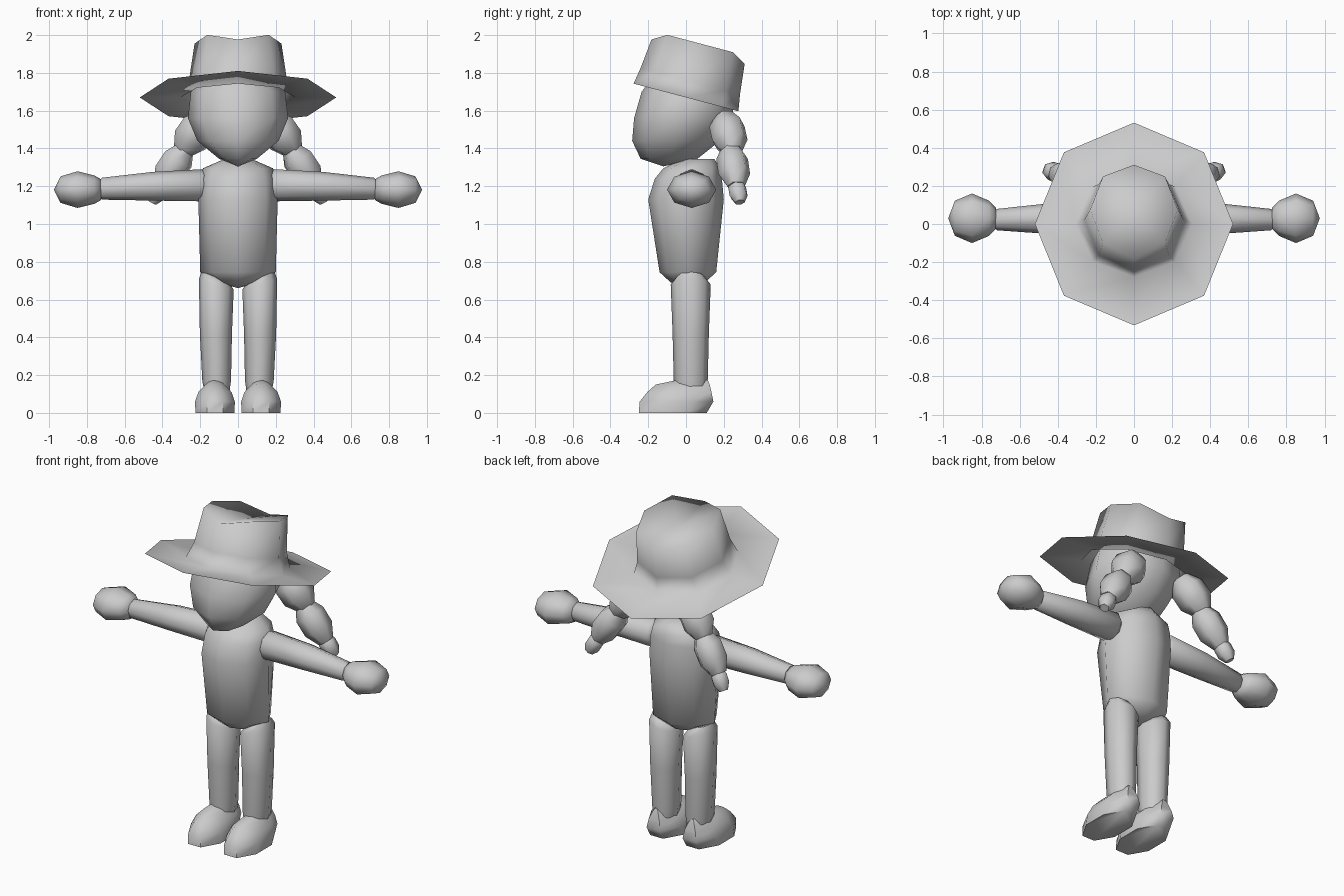
import bpy, bmesh, math
from mathutils import Vector, Matrix

if "Cube" in bpy.data.objects:
    bpy.data.objects.remove(bpy.data.objects["Cube"])

grey = bpy.data.materials.new("plain grey")
grey.diffuse_color = (0.6, 0.6, 0.6, 1)
grey.use_nodes = True
grey.node_tree.nodes["Principled BSDF"].inputs["Base Color"].default_value = grey.diffuse_color


def finish(bm, name, angle=60):
    """Turn a bmesh into a smooth shaded object."""
    bmesh.ops.recalc_face_normals(bm, faces=bm.faces)
    for f in bm.faces:
        f.smooth = True
    me = bpy.data.meshes.new(name)
    bm.to_mesh(me)
    bm.free()
    me.materials.append(grey)
    me.set_sharp_from_angle(angle=math.radians(angle))
    ob = bpy.data.objects.new(name, me)
    bpy.context.collection.objects.link(ob)
    return ob


def skin(bm, rings, caps=(True, True)):
    """Bridge rings of vertices (a one-vertex ring is a pole)."""
    for a, b in zip(rings, rings[1:]):
        n = max(len(a), len(b))
        for i in range(n):
            j = (i + 1) % n
            if len(a) == 1:
                bm.faces.new((a[0], b[j], b[i]))
            elif len(b) == 1:
                bm.faces.new((a[i], a[j], b[0]))
            else:
                bm.faces.new((a[i], a[j], b[j], b[i]))
    for r, cap in ((rings[0], caps[0]), (rings[-1], caps[1])):
        if cap and len(r) > 2:
            bm.faces.new(r)


def loft(name, sections, axis="Z", sides=8, phase=0.0, shear=None, matrix=None):
    """sections: (centre, ra, rb); rings lie in XY (axis Z) or YZ (axis X)."""
    bm = bmesh.new()
    rings = []
    for k, (c, ra, rb) in enumerate(sections):
        ring = []
        for i in range(sides if ra else 1):
            t = 2 * math.pi * i / sides + phase
            u, v = ra * math.cos(t), rb * math.sin(t)
            p = Vector((u, v, 0)) if axis == "Z" else Vector((0, u, v))
            if shear:
                p.z += shear[k] * p.x
            p += Vector(c)
            ring.append(bm.verts.new(matrix @ p if matrix else p))
        rings.append(ring)
    skin(bm, rings)
    return finish(bm, name)


def upright(name, rows, **kw):
    """rows: (z, front y, back y, half width)"""
    return loft(name, [((0, (f + b) / 2, z), w, (b - f) / 2) for z, f, b, w in rows], **kw)


# torso
upright("torso", [(0.66, 0, 0, 0), (0.69, -0.08, 0.10, 0.10), (0.745, -0.14, 0.16, 0.20),
                  (1.13, -0.20, 0.20, 0.21), (1.24, -0.165, 0.19, 0.205),
                  (1.295, -0.12, 0.18, 0.185), (1.345, -0.02, 0.15, 0.07)])

# head
upright("head", [(1.305, -0.12, -0.12, 0), (1.345, -0.24, 0.06, 0.10), (1.44, -0.285, 0.18, 0.215),
                 (1.56, -0.275, 0.25, 0.265), (1.70, -0.235, 0.25, 0.25),
                 (1.80, -0.16, 0.17, 0.17), (1.84, 0, 0, 0)])

# hat: flat open brim and a creased crown, tipped back
bm = bmesh.new()
rings = []
for k, (w, rx, ry) in enumerate([(0, 0.52, 0.55), (0, 0.305, 0.287), (0.09, 0.26, 0.272),
                                 (0.295, 0.23, 0.255), (0.255, 0, 0)]):
    ring = []
    for i in range(8 if rx else 1):
        t = math.pi * i / 4
        drop = 0.045 if k == 3 and i in (2, 6) else 0  # crown pinch front and back
        ring.append(bm.verts.new((rx * math.cos(t), ry * math.sin(t), w - drop)))
    rings.append(ring)
skin(bm, rings, caps=(False, False))
bm.transform(Matrix.Translation((0, 0, 1.67)) @ Matrix.Rotation(math.radians(-14.8), 4, "X"))
finish(bm, "hat", 100)

# paired parts
for s, side in ((-1, "right"), (1, "left")):
    # arm
    loft(side + "_arm", [((s * x, y, z), ra, rb) for x, y, z, ra, rb in (
        (0.165, 0.03, 1.205, 0.06, 0.06), (0.19, 0.03, 1.205, 0.088, 0.085),
        (0.45, 0.028, 1.20, 0.08, 0.076), (0.72, 0.023, 1.187, 0.056, 0.058),
        (0.745, 0.023, 1.187, 0.03, 0.03))], axis="X")
    # hand
    loft(side + "_hand", [((s * x, 0.03, 1.182), ra, rb) for x, ra, rb in (
        (0.725, 0.055, 0.055), (0.76, 0.092, 0.075), (0.85, 0.13, 0.097),
        (0.94, 0.092, 0.07), (0.975, 0, 0))], axis="X")
    # leg, its top slanted to meet the hip
    loft(side + "_leg", [((s * x, 0.025, z), ra, rb) for x, z, ra, rb in (
        (0.112, 0.12, 0.068, 0.085), (0.113, 0.17, 0.076, 0.09), (0.117, 0.42, 0.085, 0.096),
        (0.115, 0.68, 0.092, 0.106), (0.125, 0.725, 0.07, 0.07))],
        shear=[0, 0, 0, s * 0.3, s * 0.3])
    # foot
    loft(side + "_foot", [((s * 0.122, (f + b) / 2, z), w, (b - f) / 2 / math.cos(math.pi / 8))
                          for z, f, b, w in (
        (0, -0.25, 0.11, 0.112), (0.06, -0.245, 0.145, 0.114), (0.11, -0.205, 0.135, 0.095),
        (0.15, -0.16, 0.125, 0.055), (0.175, -0.04, 0.115, 0.025))], phase=math.pi / 8)
    # braid of three tapered lumps
    for name, a, b, r in (("upper", (0.165, 0.205, 1.57), (0.295, 0.245, 1.385), 0.098),
                          ("middle", (0.275, 0.235, 1.405), (0.41, 0.265, 1.20), 0.086),
                          ("tip", (0.395, 0.265, 1.225), (0.455, 0.285, 1.115), 0.05)):
        a, b = (Vector((s * p[0], p[1], p[2])) for p in (a, b))
        d = b - a
        m = Matrix.Translation(a) @ d.to_track_quat("Z", "Y").to_matrix().to_4x4()
        loft(side + "_braid_" + name, [((0, 0, t * d.length), r * k, r * k) for t, k in (
            (0, 0.55), (0.3, 1), (0.68, 1), (1, 0.55))], sides=6, matrix=m)
